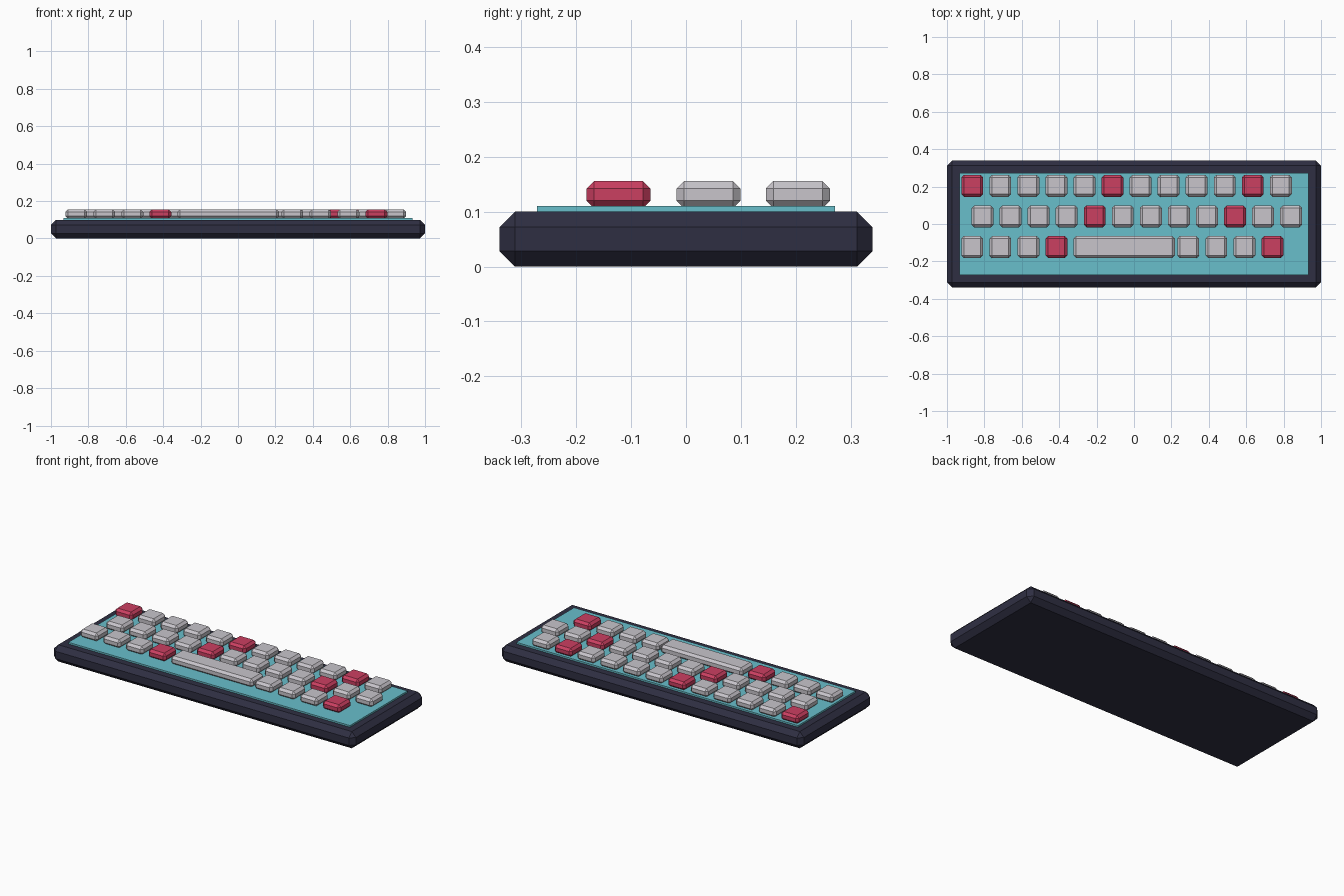
import bpy
import bmesh

cube = bpy.data.objects.get("Cube")
if cube:
    bpy.data.objects.remove(cube, do_unlink=True)


def material(name, color):
    mat = bpy.data.materials.new(name)
    mat.use_nodes = True
    mat.diffuse_color = (*color, 1)
    mat.node_tree.nodes["Principled BSDF"].inputs["Base Color"].default_value = (*color, 1)
    return mat


navy = material("dark navy", (0.028, 0.028, 0.055))
teal = material("teal", (0.14, 0.52, 0.60))
grey = material("light grey", (0.58, 0.56, 0.60))
red = material("crimson", (0.60, 0.05, 0.12))


def block(name, center, size, mat, chamfer=0):
    """Flat-shaded box with every edge chamfered."""
    bm = bmesh.new()
    bmesh.ops.create_cube(bm, size=1)
    bmesh.ops.scale(bm, vec=size, verts=bm.verts)
    if chamfer:
        bmesh.ops.bevel(bm, geom=bm.edges[:], offset=chamfer, segments=1,
                        profile=0.5, affect='EDGES')
    mesh = bpy.data.meshes.new(name)
    bm.to_mesh(mesh)
    bm.free()
    mesh.materials.append(mat)
    obj = bpy.data.objects.new(name, mesh)
    obj.location = center
    bpy.context.collection.objects.link(obj)
    return obj


# Case and the switch plate on it
block("case", (0, 0, 0.05), (2, 0.68, 0.1), navy, 0.028)
block("switch_plate", (0, 0, 0.1), (1.864, 0.544, 0.02), teal)

# Keys: row name, y, first x, number of keys, accent columns
PITCH = 0.15
KEY = 0.117
rows = [
    ("back", 0.204, -0.865, 12, (0, 5, 10)),
    ("middle", 0.041, -0.81, 12, (4, 9)),
    ("front_left", -0.123, -0.865, 4, (3,)),
    ("front_right", -0.123, 0.29, 4, (3,)),
]
for row, y, x, count, accents in rows:
    for i in range(count):
        block(f"{row}_key_{i + 1}", (x + i * PITCH, y, 0.131), (KEY, KEY, 0.05),
              red if i in accents else grey, 0.014)

# Space bar
block("space_bar", (-0.052, -0.123, 0.131), (0.543, KEY, 0.05), grey, 0.014)
